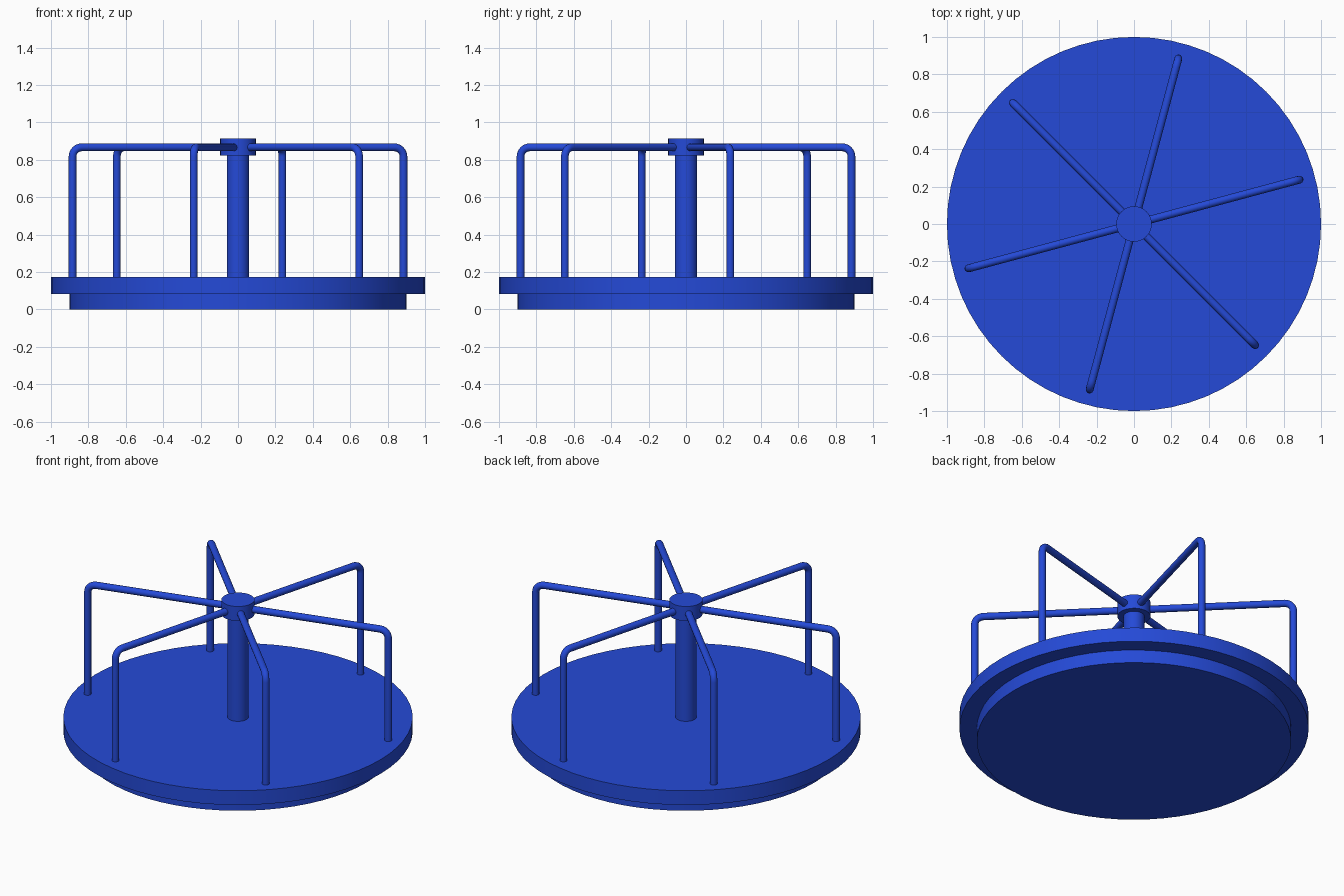
import bpy, math
from mathutils import Vector

if "Cube" in bpy.data.objects:
    bpy.data.objects.remove(bpy.data.objects["Cube"])

blue = bpy.data.materials.new("blue_paint")
blue.diffuse_color = (0.018, 0.068, 0.68, 1)
blue.use_nodes = True
blue.node_tree.nodes["Principled BSDF"].inputs["Base Color"].default_value = blue.diffuse_color


def finish(ob, name):
    ob.name = name
    ob.data.materials.append(blue)
    bpy.ops.object.select_all(action='DESELECT')
    ob.select_set(True)
    bpy.context.view_layer.objects.active = ob
    bpy.ops.object.shade_smooth_by_angle(angle=math.radians(35))


def cylinder(name, radius, z0, z1, sides):
    bpy.ops.mesh.primitive_cylinder_add(vertices=sides, radius=radius, depth=z1 - z0,
                                        location=(0, 0, (z0 + z1) / 2))
    finish(bpy.context.object, name)


# Turntable and centre post
cylinder("base", 0.90, 0.0, 0.085, 64)
cylinder("platform", 1.0, 0.083, 0.173, 64)
cylinder("centre_post", 0.06, 0.17, 0.84, 32)
cylinder("hub", 0.095, 0.824, 0.915, 32)

# Bent tube handrails, radiating from the hub
REACH, TOP, TUBE, BEND = 0.916, 0.867, 0.021, 0.05


def handrail(angle, name):
    out = Vector((math.cos(angle), math.sin(angle), 0))
    profile = [(0.06, TOP)]
    for i in range(7):
        a = math.pi / 2 * (1 - i / 6)
        profile.append((REACH - BEND + BEND * math.cos(a), TOP - BEND + BEND * math.sin(a)))
    profile.append((REACH, 0.15))
    curve = bpy.data.curves.new(name, 'CURVE')
    curve.dimensions = '3D'
    curve.bevel_depth = TUBE
    curve.bevel_resolution = 4
    curve.use_fill_caps = True
    spline = curve.splines.new('POLY')
    spline.points.add(len(profile) - 1)
    for point, (r, z) in zip(spline.points, profile):
        point.co = (out.x * r, out.y * r, z, 1)
    ob = bpy.data.objects.new(name, curve)
    bpy.context.collection.objects.link(ob)
    bpy.ops.object.select_all(action='DESELECT')
    ob.select_set(True)
    bpy.context.view_layer.objects.active = ob
    bpy.ops.object.convert(target='MESH')
    finish(bpy.context.object, name)


for k in range(6):
    handrail(math.radians(15 + 60 * k), f"handrail_{k + 1}")
